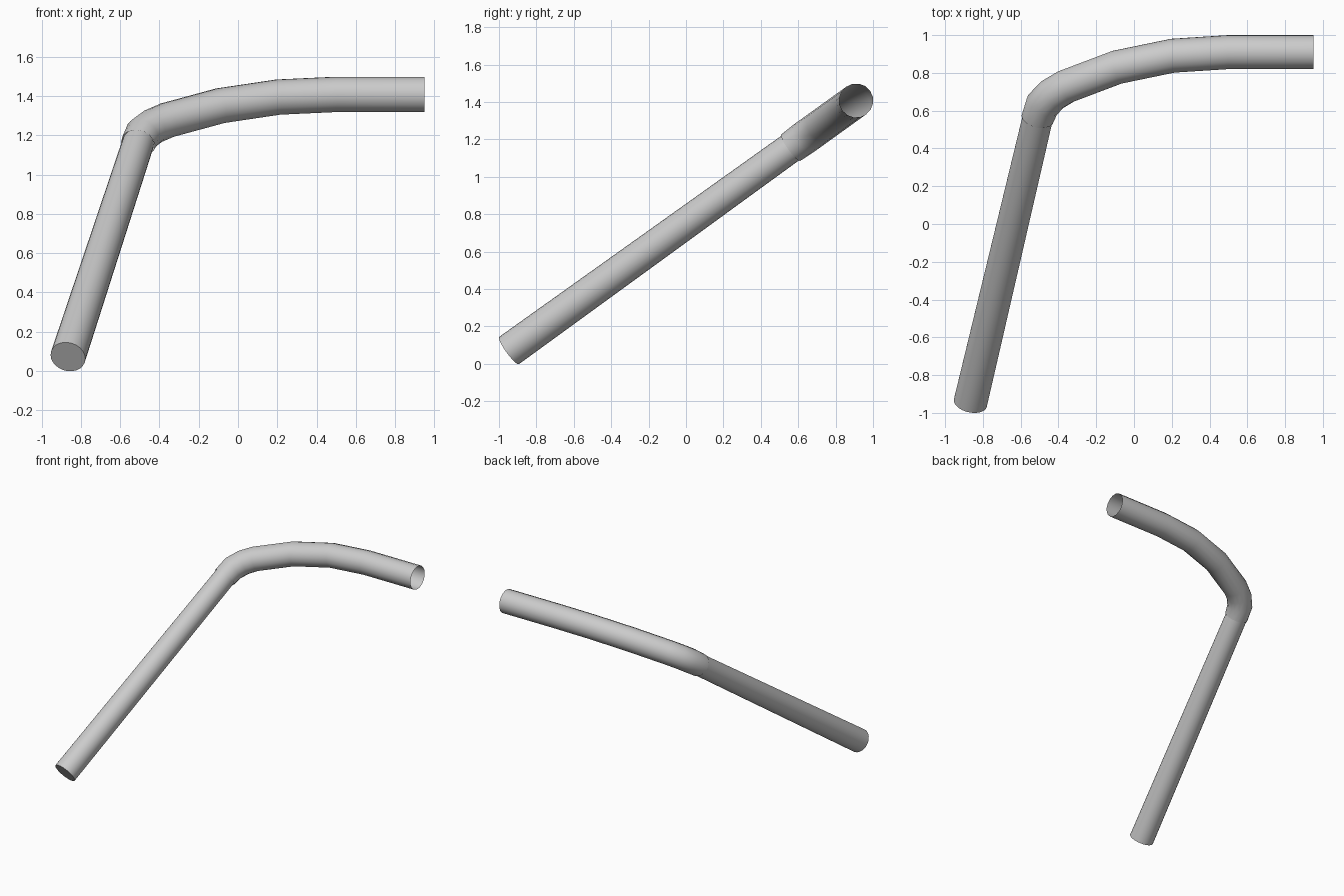
import bpy, bmesh, math
from mathutils import Vector

if "Cube" in bpy.data.objects:
    bpy.data.objects.remove(bpy.data.objects["Cube"])

SLOPE = 0.72
PLANE_N = Vector((0, -SLOPE, 1)).normalized()   # the whole pipe lies in one tilted plane


def on_plane(x, y):
    return Vector((x, y, 1.408 + SLOPE * (y - 0.91)))


def tube(name, pts, radii, sides=16, cap_start=False, start_dir=None):
    """Sweep a circle along a planar path with mitred joints."""
    bm = bmesh.new()
    rings = []
    for i, p in enumerate(pts):
        a = (p - pts[i - 1]).normalized() if i > 0 else None
        b = (pts[i + 1] - p).normalized() if i < len(pts) - 1 else None
        if i == 0:
            t, stretch = (start_dir or b), 1
        elif b is None:
            t, stretch = a, 1
        else:
            t = (a + b).normalized()
            stretch = 1 / max(0.5, t.dot(a))
        side = PLANE_N.cross(t).normalized()
        ring = []
        for k in range(sides):
            ang = 2 * math.pi * k / sides
            ring.append(bm.verts.new(p + radii[i] * (side * math.cos(ang) * stretch
                                                     + PLANE_N * math.sin(ang))))
        rings.append(ring)
    for r0, r1 in zip(rings, rings[1:]):
        for k in range(sides):
            j = (k + 1) % sides
            bm.faces.new((r0[k], r1[k], r1[j], r0[j]))
    if cap_start:
        bm.faces.new(rings[0])
    bmesh.ops.recalc_face_normals(bm, faces=bm.faces)
    me = bpy.data.meshes.new(name)
    bm.to_mesh(me)
    bm.free()
    ob = bpy.data.objects.new(name, me)
    bpy.context.collection.objects.link(ob)
    bpy.ops.object.select_all(action='DESELECT')
    ob.select_set(True)
    bpy.context.view_layer.objects.active = ob
    bpy.ops.object.shade_smooth_by_angle(angle=math.radians(40))
    return ob


foot = on_plane(-0.866, -0.946)
joint = on_plane(-0.51, 0.56)
run = (joint - foot).normalized()

# straight, slightly tapering lower pipe with a closed foot
tube("lower_pipe", [foot, joint + run * 0.01], [0.09, 0.081], sides=24, cap_start=True)

# curved upper pipe, open at its far end
bend = [joint] + [on_plane(x, y) for x, y in (
    (-0.485, 0.63), (-0.432, 0.685), (-0.36, 0.728), (-0.09, 0.83),
    (0.205, 0.891), (0.5, 0.91), (0.95, 0.91))]
tube("upper_bend", bend, [0.087] + [0.091] * (len(bend) - 1), start_dir=run)
